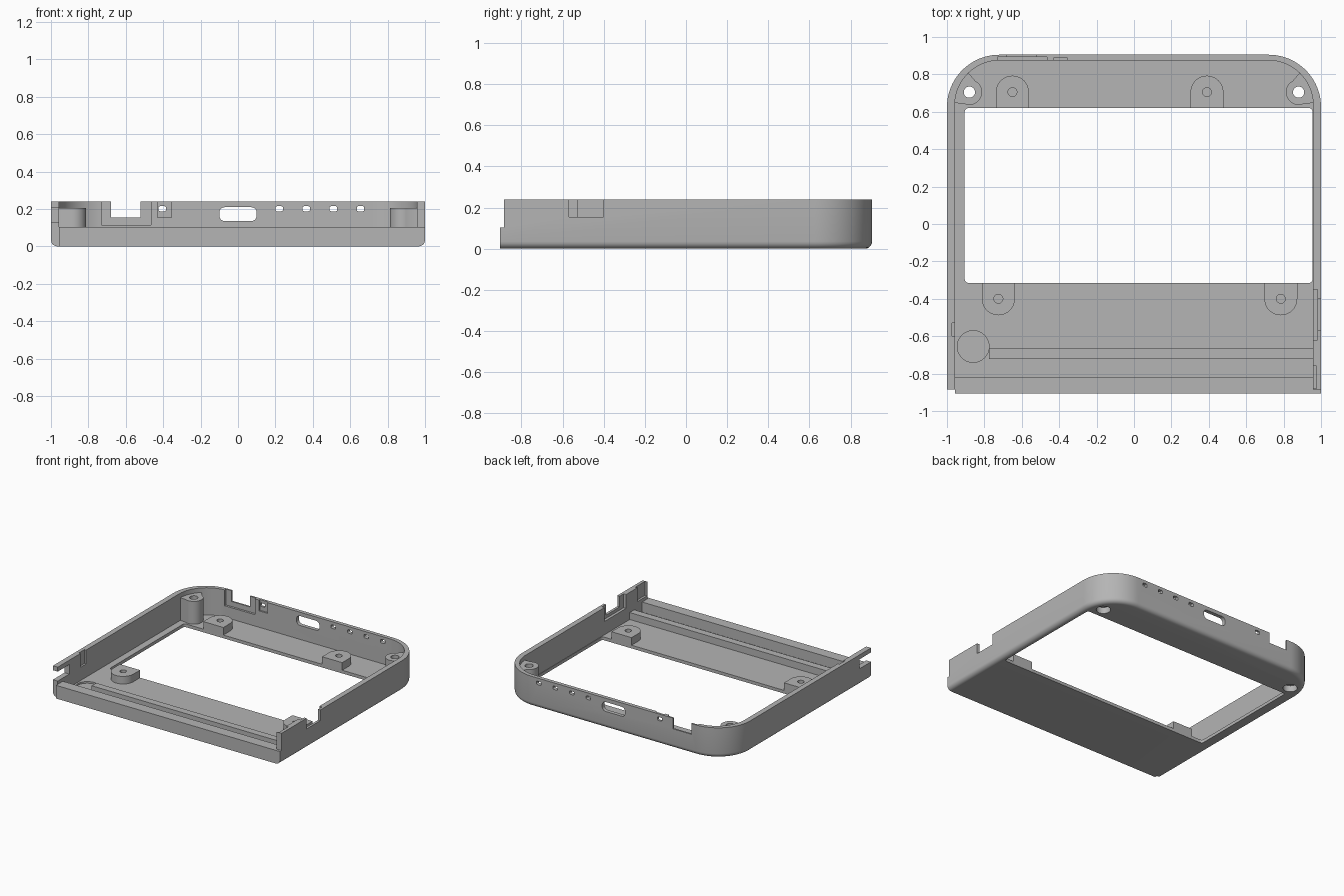
import bpy, bmesh, math
from mathutils import Vector

if "Cube" in bpy.data.objects:
    bpy.data.objects.remove(bpy.data.objects["Cube"], do_unlink=True)

grey = bpy.data.materials.new("plain grey")
grey.use_nodes = True
grey.diffuse_color = (0.46, 0.46, 0.46, 1)
grey.node_tree.nodes["Principled BSDF"].inputs["Base Color"].default_value = grey.diffuse_color


def arc(cx, cy, r, a0, a1, n=12):
    """Points along an arc, angles in degrees."""
    angles = [math.radians(a0 + (a1 - a0) * i / n) for i in range(n + 1)]
    return [(cx + r * math.cos(a), cy + r * math.sin(a)) for a in angles]


def prism(name, pts, z0, z1, axis="z", round_base=0):
    """Extrude a closed outline along z, or along y with the outline in xz."""
    bm = bmesh.new()
    lift = (lambda p, h: (p[0], p[1], h)) if axis == "z" else (lambda p, h: (p[0], h, p[1]))
    base = bm.faces.new([bm.verts.new(lift(p, z0)) for p in pts])
    step = Vector((0, 0, z1 - z0)) if axis == "z" else Vector((0, z1 - z0, 0))
    new = bmesh.ops.extrude_face_region(bm, geom=[base], use_keep_orig=True)["geom"]
    bmesh.ops.translate(bm, vec=step, verts=[g for g in new if isinstance(g, bmesh.types.BMVert)])
    if round_base:
        front = min(p[1] for p in pts) + 0.01
        rim = [e for e in bm.edges if all(abs(v.co.z - z0) < 1e-5 for v in e.verts)
               and max(v.co.y for v in e.verts) > front]
        bmesh.ops.bevel(bm, geom=rim, offset=round_base, segments=5, profile=0.5, affect="EDGES")
    bmesh.ops.recalc_face_normals(bm, faces=bm.faces)
    mesh = bpy.data.meshes.new(name)
    bm.to_mesh(mesh)
    bm.free()
    mesh.materials.append(grey)
    ob = bpy.data.objects.new(name, mesh)
    bpy.context.collection.objects.link(ob)
    return ob


def rect(x0, x1, y0, y1, r=0):
    if not r:
        return [(x0, y0), (x1, y0), (x1, y1), (x0, y1)]
    return (arc(x1 - r, y1 - r, r, 0, 90, 5) + arc(x0 + r, y1 - r, r, 90, 180, 5)
            + arc(x0 + r, y0 + r, r, 180, 270, 5) + arc(x1 - r, y0 + r, r, 270, 360, 5))


def box(name, x0, x1, y0, y1, z0, z1):
    return prism(name, rect(x0, x1, y0, y1), z0, z1)


def disc(name, x, y, r, z0, z1, n=32):
    return prism(name, arc(x, y, r, 0, 360, n)[:-1], z0, z1)


def cut(target, cutter):
    """Subtract the cutter and discard it."""
    mod = target.modifiers.new("cut", "BOOLEAN")
    mod.operation, mod.solver, mod.object = "DIFFERENCE", "EXACT", cutter
    bpy.context.view_layer.objects.active = target
    bpy.ops.object.modifier_apply(modifier=mod.name)
    bpy.data.objects.remove(cutter, do_unlink=True)


def tray_outline(w, front, back, r):
    return ([(-w, front), (w, front)] + arc(w - r, back - r, r, 0, 90, 20)
            + arc(r - w, back - r, r, 90, 180, 20))


TOP, FLOOR, BAR, IN = 0.24, 0.025, 0.104, 0.958

# Tray shell: rounded outside, hollow inside, low bar along the front
shell = prism("tray_shell", tray_outline(1, -0.905, 0.905, 0.28), 0, TOP, round_base=0.035)
cut(shell, prism("cavity", tray_outline(IN, -0.82, 0.875, 0.24), FLOOR, 0.4))
cut(shell, box("front_gap", -IN, IN, -1, -0.8, BAR, 0.4))
cut(shell, box("wall_ends", -1.1, 1.1, -1, -0.885, BAR, 0.4))
cut(shell, box("left_front_step", -1.1, -IN, -1, -0.885, -0.1, 0.4))
cut(shell, prism("screen_opening", rect(-0.905, 0.955, -0.315, 0.62, 0.02), -0.1, 0.1))

# Openings in the back wall
cut(shell, box("port_recess", -0.73, -0.465, 0.8, 0.892, 0.115, 0.4))
cut(shell, box("port_notch", -0.68, -0.52, 0.8, 1, 0.155, 0.4))
cut(shell, box("button_recess", -0.43, -0.355, 0.8, 0.887, 0.155, 0.4))
cut(shell, prism("plug_hole", rect(-0.1, 0.1, 0.135, 0.21, 0.03), 0.8, 1, "y"))
for x in (-0.405, 0.22, 0.365, 0.51, 0.655):
    cut(shell, prism("light_hole", rect(x - 0.02, x + 0.02, 0.188, 0.215, 0.008), 0.8, 1, "y"))

# Side wall recesses, notch and slot
cut(shell, box("right_recess", 0.9, 0.98, -0.62, -0.35, 0.13, 0.4))
cut(shell, box("right_notch", 0.9, 1.1, -0.57, -0.4, 0.155, 0.4))
cut(shell, box("right_front_recess", 0.9, 0.975, -0.88, -0.76, 0.13, 0.4))
cut(shell, box("left_recess", -0.972, -0.9, -0.6, -0.53, 0.13, 0.4))
cut(shell, box("left_slot", -1.1, -0.9, -1, -0.74, 0.13, 0.205))

# Shallow round pocket and the rail beside it
cut(shell, disc("pocket", -0.86, -0.655, 0.085, 0.012, 0.1))
box("front_rail", -0.775, 0.96, -0.722, -0.665, 0.015, 0.08)

# Screw posts in the back corners, drilled through the floor
post = (arc(0.88, 0.705, 0.068, 117, 297, 16) + arc(0.72, 0.625, 0.25, 5, 48))
for side, name in ((1, "left"), (-1, "right")):
    ob = prism(name + "_corner_post", [(side * x, y) for x, y in post], 0.015, 0.205)
    for part in (shell, ob):
        cut(part, disc("screw_hole", side * 0.88, 0.705, 0.03, -0.1, 0.4))
        cut(part, disc("screw_head", side * 0.88, 0.705, 0.052, -0.1, 0.05))

# Standoffs with rounded ends at the edges of the opening
for x, y, edge in ((-0.65, 0.705, 0.62), (0.39, 0.705, 0.62),
                   (-0.725, -0.4, -0.315), (0.785, -0.4, -0.315)):
    s = 1 if y > 0 else -1
    end = arc(x, y, 0.088, 0, 180 * s, 20)
    ob = prism("standoff", end + [(x - 0.088, edge), (x + 0.088, edge)], 0.005, 0.085)
    cut(ob, disc("pilot_hole", x, y, 0.024, 0.03, 0.2, 20))

# Smooth the rounded surfaces, keep the edges crisp
for ob in bpy.context.collection.objects:
    if ob.type == "MESH":
        ob.select_set(True)
        bpy.context.view_layer.objects.active = ob
bpy.ops.object.shade_smooth_by_angle(angle=math.radians(30))
